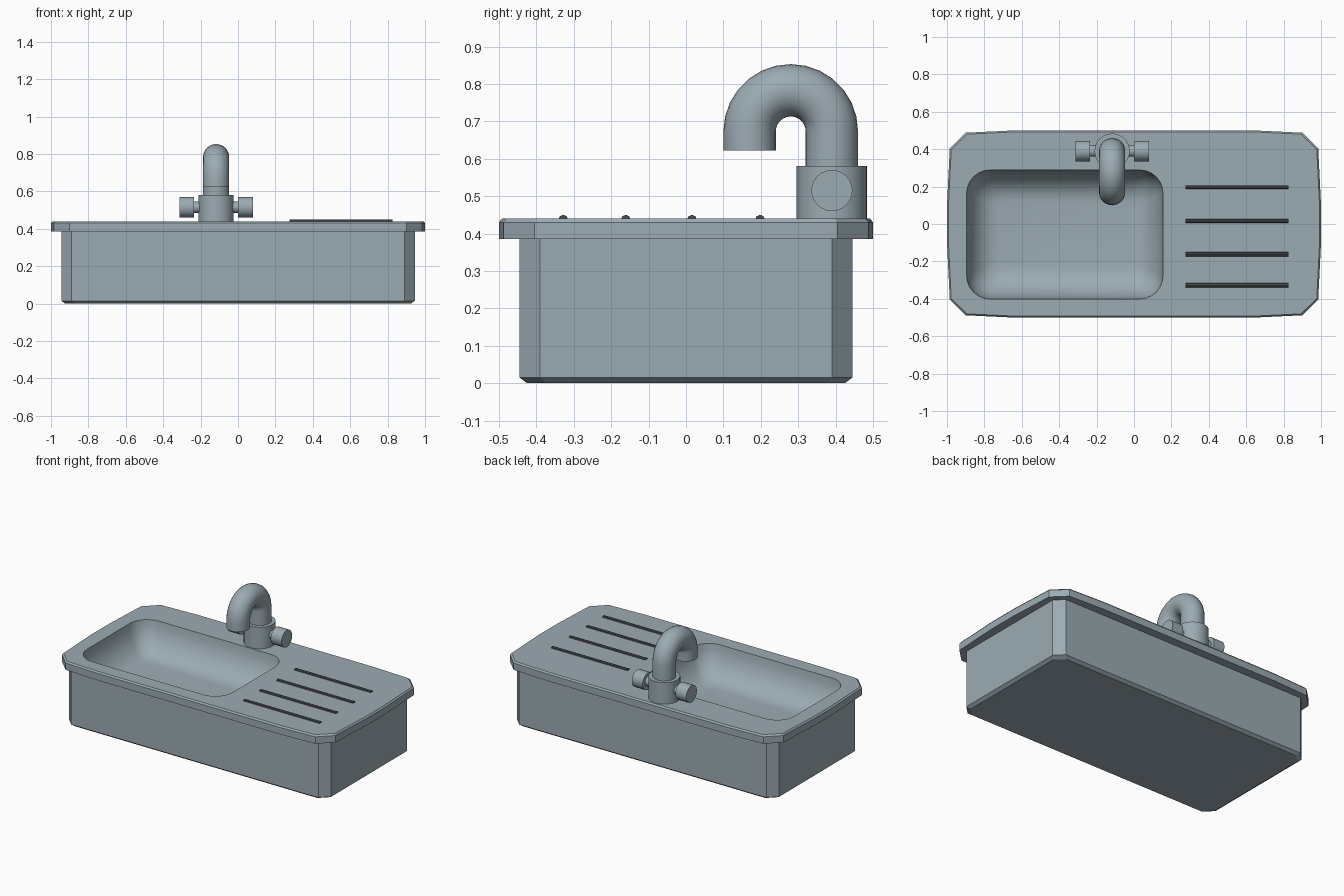
import bpy, bmesh, math
from mathutils import Matrix, Vector

cube = bpy.data.objects.get("Cube")
if cube:
    bpy.data.objects.remove(cube)


def material(name, color):
    m = bpy.data.materials.new(name)
    m.use_nodes = True
    m.diffuse_color = color
    m.node_tree.nodes["Principled BSDF"].inputs["Base Color"].default_value = color
    return m


STEEL = material("blue grey steel", (0.33, 0.41, 0.45, 1))
DARK = material("dark ridge grey", (0.06, 0.07, 0.075, 1))


def finish(name, bm, mat=STEEL, angle=30):
    mesh = bpy.data.meshes.new(name)
    bm.to_mesh(mesh)
    bm.free()
    mesh.materials.append(mat)
    ob = bpy.data.objects.new(name, mesh)
    bpy.context.collection.objects.link(ob)
    bpy.ops.object.select_all(action="DESELECT")
    ob.select_set(True)
    bpy.context.view_layer.objects.active = ob
    bpy.ops.object.shade_smooth_by_angle(angle=math.radians(angle))
    return ob


def ring(bm, points, z):
    return [bm.verts.new((x, y, z)) for x, y in points]


def bridge(bm, a, b):
    # Faces point outward when counter-clockwise ring b lies above ring a
    n = len(a)
    for i in range(n):
        j = (i + 1) % n
        bm.faces.new((a[i], a[j], b[j], b[i]))


def mirrored(quarter):
    # Completes a counter-clockwise outline from its +x +y quarter
    half = quarter + [(-x, y) for x, y in reversed(quarter)]
    return half + [(-x, -y) for x, y in half]


def scaled(points, sx, sy):
    return [(x * sx, y * sy) for x, y in points]


def rounded_rect(cx, cy, hx, hy, r, steps=6):
    quarter = []
    for i in range(steps + 1):
        a = math.pi / 2 * i / steps
        quarter.append((hx - r + r * math.cos(a), hy - r + r * math.sin(a)))
    return [(cx + x, cy + y) for x, y in mirrored(quarter)]


def cylinder(name, center, radius, length, axis="Z", sides=32, mat=STEEL):
    bm = bmesh.new()
    turn = Matrix.Rotation(math.pi / 2, 4, "Y") if axis == "X" else Matrix()
    bmesh.ops.create_cone(bm, cap_ends=True, segments=sides, radius1=radius,
                          radius2=radius, depth=length,
                          matrix=Matrix.Translation(center) @ turn)
    return finish(name, bm, mat)


# Cabinet: chamfered box, open under the worktop
bm = bmesh.new()
outline = mirrored([(0.945, 0.39), (0.89, 0.445)])
foot = ring(bm, scaled(outline, 0.978, 0.955), 0)
low = ring(bm, outline, 0.015)
high = ring(bm, outline, 0.39)
bm.faces.new(foot[::-1])
bridge(bm, foot, low)
bridge(bm, low, high)
finish("cabinet", bm, angle=20)

# Worktop: slightly bowed slab with clipped corners and a basin opening
TOP = 0.44
bm = bmesh.new()
slab = mirrored([(1.0, 0.1), (0.985, 0.405), (0.9, 0.488), (0.65, 0.5)])
rings = [ring(bm, p, z) for p, z in (
    (scaled(slab, 0.92, 0.86), 0.385), (slab, 0.385), (slab, 0.43),
    (scaled(slab, 0.992, 0.984), TOP))]
for a, b in zip(rings, rings[1:]):
    bridge(bm, a, b)


def basin_outline(inset):
    return rounded_rect(-0.37, -0.056, 0.525 - inset, 0.345 - inset, 0.125 - inset * 0.5)


rim = ring(bm, basin_outline(0), TOP)
loops = []
for loop in (rings[-1], rim):
    for i, v in enumerate(loop):
        w = loop[(i + 1) % len(loop)]
        loops.append(bm.edges.get((v, w)) or bm.edges.new((v, w)))
bmesh.ops.triangle_fill(bm, edges=loops, use_beauty=True, normal=Vector((0, 0, 1)))
finish("worktop", bm, angle=20)

# Basin: rounded bowl sinking from the rim to a flat floor
bm = bmesh.new()
DEPTH, SLOPE = 0.2, 0.15
upper = ring(bm, basin_outline(0), TOP)
for i in range(1, 9):
    a = math.pi / 2 * i / 8
    lower = ring(bm, basin_outline(0.02 * i / 8 + SLOPE * (1 - math.cos(a))),
                 TOP - DEPTH * math.sin(a))
    bridge(bm, lower[::-1], upper[::-1])
    upper = lower
bm.faces.new(upper)
finish("basin", bm, angle=40)

# Drainer ridges
for i, y in enumerate((-0.328, -0.161, 0.016, 0.198)):
    cylinder(f"drainer_ridge_{i + 1}", (0.55, y, 0.437), 0.013, 0.55, "X", 8, DARK)

# Tap body with a knob on each side
TX, TY = -0.117, 0.39
cylinder("tap_body", (TX, TY, 0.51), 0.094, 0.14)
for name, s in (("right", -1), ("left", 1)):
    cylinder(f"{name}_tap_stem", (TX + s * 0.105, TY, 0.515), 0.03, 0.05, "X", 16)
    cylinder(f"{name}_tap_knob", (TX + s * 0.157, TY, 0.515), 0.055, 0.078, "X", 24)

# Spout: round pipe swept up, over and down
path = [(TY, 0.575, 0)]
for i in range(15):
    a = math.pi * i / 14
    path.append((0.28 + 0.11 * math.cos(a), 0.673 + 0.11 * math.sin(a), a))
path.append((0.17, 0.622, math.pi))
bm = bmesh.new()
previous = None
for y, z, a in path:
    section = []
    for k in range(24):
        t = math.tau * k / 24
        out = 0.07 * math.sin(t)
        section.append(bm.verts.new((TX + 0.07 * math.cos(t),
                                     y + out * math.cos(a), z + out * math.sin(a))))
    if previous:
        bridge(bm, previous, section)
    else:
        bm.faces.new(section[::-1])
    previous = section
bm.faces.new(previous)
finish("spout", bm)
